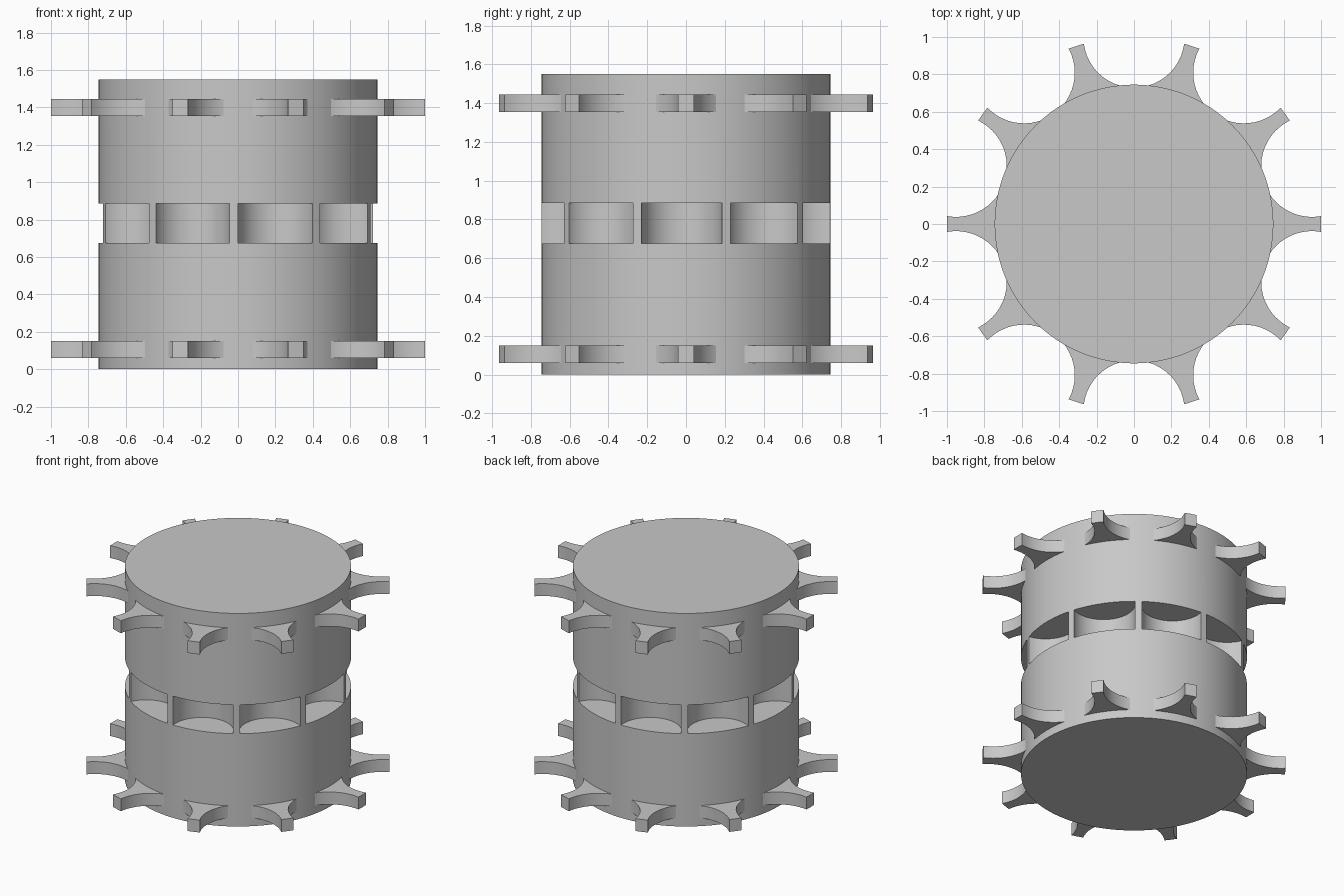
import bpy, bmesh
from math import sin, cos, asin, pi, radians

if "Cube" in bpy.data.objects:
    bpy.data.objects.remove(bpy.data.objects["Cube"])

TEETH = 10
STEP = 2 * pi / TEETH
BODY_R, HEIGHT = 0.745, 1.55

# Single plain grey
grey = bpy.data.materials.new("plain grey")
grey.use_nodes = True
grey.diffuse_color = (0.58, 0.58, 0.58, 1)
grey.node_tree.nodes["Principled BSDF"].inputs["Base Color"].default_value = (0.58, 0.58, 0.58, 1)


def circle(radius, count, cx=0, cy=0):
    return [(cx + radius * cos(2 * pi * i / count), cy + radius * sin(2 * pi * i / count))
            for i in range(count)]


def prism(name, outlines, z0, z1):
    """Extrude each closed outline from z0 to z1 into one object."""
    bm = bmesh.new()
    for outline in outlines:
        face = bm.faces.new([bm.verts.new((x, y, z0)) for x, y in outline])
        top = bmesh.ops.extrude_face_region(bm, geom=[face])["geom"]
        verts = [g for g in top if isinstance(g, bmesh.types.BMVert)]
        bmesh.ops.translate(bm, vec=(0, 0, z1 - z0), verts=verts)
    bmesh.ops.recalc_face_normals(bm, faces=bm.faces)
    mesh = bpy.data.meshes.new(name)
    bm.to_mesh(mesh)
    bm.free()
    mesh.materials.append(grey)
    obj = bpy.data.objects.new(name, mesh)
    bpy.context.collection.objects.link(obj)
    return obj


def activate(obj):
    bpy.ops.object.select_all(action="DESELECT")
    obj.select_set(True)
    bpy.context.view_layer.objects.active = obj


def wheel_outline(scoop_r, steps=24):
    """Unit wheel with a round scoop cut between neighbouring teeth."""
    sweep = pi / 2 - asin(scoop_r / 2)
    points = []
    for k in range(TEETH):
        points.append((cos(k * STEP), sin(k * STEP)))  # tooth tip
        gap = (k + 0.5) * STEP
        for i in range(steps + 1):
            a = gap + pi + sweep * (1 - 2 * i / steps)
            points.append((cos(gap) + scoop_r * cos(a), sin(gap) + scoop_r * sin(a)))
    return points


# Drum with a ring of round pockets around its waist
drum = prism("drum", [circle(BODY_R, 128)], 0, HEIGHT)
turn = radians(-1.8)
pockets = [circle(0.21, 48, 0.74 * cos(k * STEP + turn), 0.74 * sin(k * STEP + turn))
           for k in range(TEETH)]
cutter = prism("pocket_cutter", pockets, 0.675, 0.885)
cutter.hide_render = True
cut = drum.modifiers.new("pockets", "BOOLEAN")
cut.operation = "DIFFERENCE"
cut.solver = "EXACT"
cut.object = cutter
activate(drum)
bpy.ops.object.modifier_apply(modifier=cut.name)
bpy.data.objects.remove(cutter)

# Toothed wheels near both ends
parts = [drum]
for name, z in (("lower_tooth_wheel", 0.06), ("upper_tooth_wheel", 1.355)):
    parts.append(prism(name, [wheel_outline(0.271)], z, z + 0.09))

for part in parts:
    activate(part)
    bpy.ops.object.shade_smooth_by_angle(angle=radians(30))
